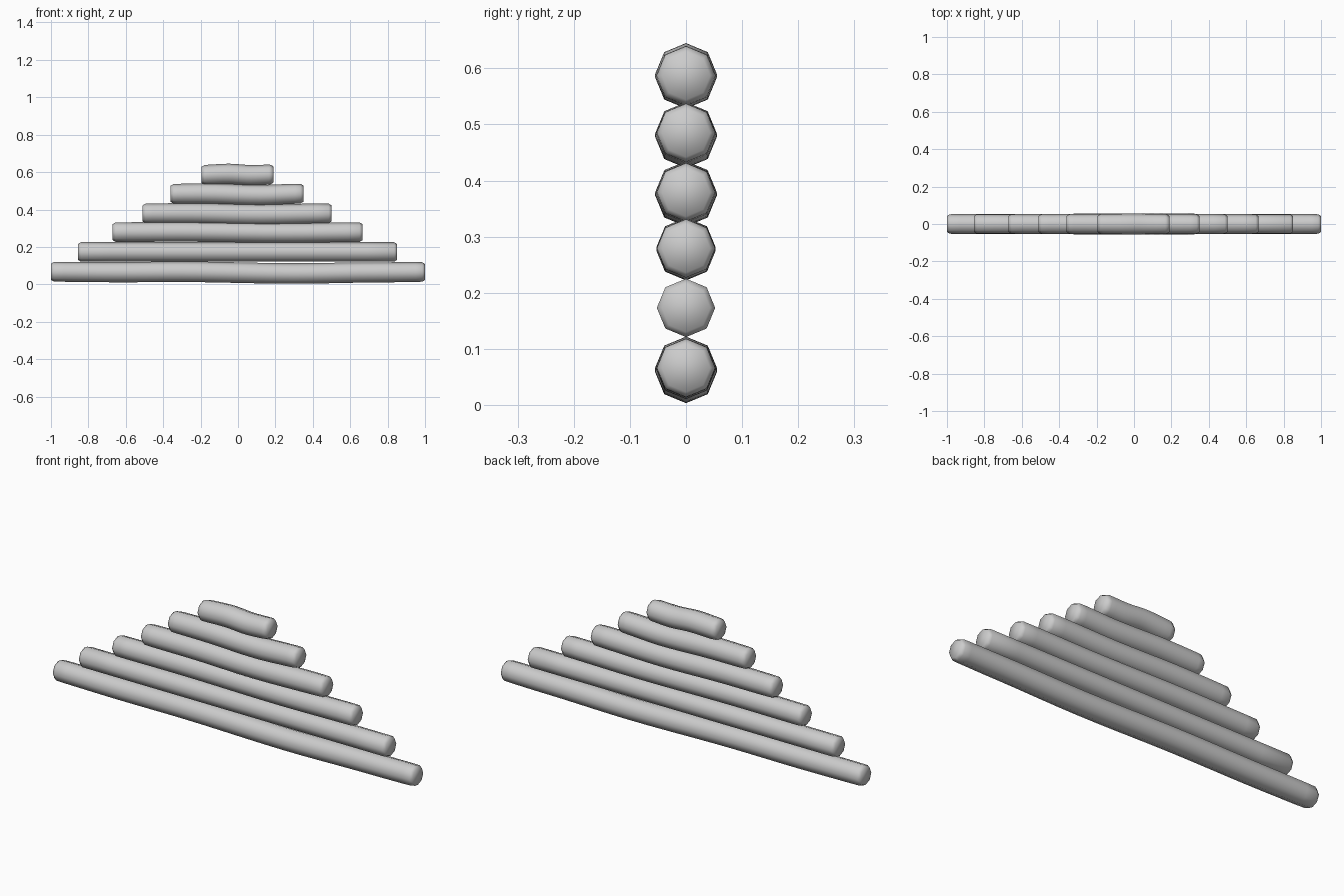
import bpy, bmesh, math
from mathutils import Vector

cube = bpy.data.objects.get("Cube")
if cube:
    bpy.data.objects.remove(cube, do_unlink=True)

SIDES = 8
END_R = 0.052

grey = bpy.data.materials.new("plain_grey")
grey.use_nodes = True
colour = (0.6, 0.6, 0.6, 1)
grey.diffuse_color = colour
grey.node_tree.nodes["Principled BSDF"].inputs["Base Color"].default_value = colour


def smooth_path(points, steps=5):
    """Ease between the (x, z) bend points of a log."""
    path = []
    for (x0, z0), (x1, z1) in zip(points, points[1:]):
        for i in range(steps):
            t = i / steps
            path.append((x0 + (x1 - x0) * t, z0 + (z1 - z0) * t * t * (3 - 2 * t)))
    return path + [points[-1]]


def make_log(name, points, mid_r):
    path = smooth_path(points)
    left, right = path[0], path[-1]
    # Rings: chamfered end, body that thickens slightly, chamfered end
    rings = [(left[0], left[1], 0.043), (left[0] + 0.015, left[1], END_R)]
    for x, z in path[1:-1]:
        t = (x - left[0]) / (right[0] - left[0])
        rings.append((x, z, END_R + (mid_r - END_R) * math.sin(math.pi * t) ** 0.5))
    rings += [(right[0] - 0.015, right[1], END_R), (right[0], right[1], 0.043)]

    bm = bmesh.new()
    loops = []
    for x, z, r in rings:
        angles = [math.tau * k / SIDES for k in range(SIDES)]
        loops.append([bm.verts.new(Vector((x, r * math.cos(a), z + r * math.sin(a))))
                      for a in angles])
    for a, b in zip(loops, loops[1:]):
        for k in range(SIDES):
            n = (k + 1) % SIDES
            bm.faces.new((a[k], a[n], b[n], b[k]))
    bm.faces.new(loops[0])
    bm.faces.new(loops[-1])
    bmesh.ops.recalc_face_normals(bm, faces=bm.faces)
    for face in bm.faces:
        face.smooth = True
    mesh = bpy.data.meshes.new(name)
    bm.to_mesh(mesh)
    bm.free()
    mesh.materials.append(grey)
    bpy.context.collection.objects.link(bpy.data.objects.new(name, mesh))


# Stack of logs, longest at the bottom, each with its own gentle bend
make_log("log_bottom", [(-1, 0.067), (-0.65, 0.065), (-0.3, 0.067), (0.3, 0.058),
                        (0.75, 0.064), (1, 0.066)], 0.055)
make_log("log_second", [(-0.855, 0.173), (0, 0.173), (0.85, 0.173)], 0.052)
make_log("log_third", [(-0.67, 0.279), (-0.3, 0.281), (0.25, 0.275), (0.665, 0.279)], 0.053)
make_log("log_fourth", [(-0.51, 0.379), (-0.25, 0.380), (0.12, 0.373), (0.5, 0.379)], 0.055)
make_log("log_fifth", [(-0.36, 0.484), (-0.18, 0.485), (0.12, 0.477), (0.35, 0.485)], 0.055)
make_log("log_top", [(-0.195, 0.585), (-0.05, 0.590), (0.07, 0.583), (0.19, 0.587)], 0.055)
